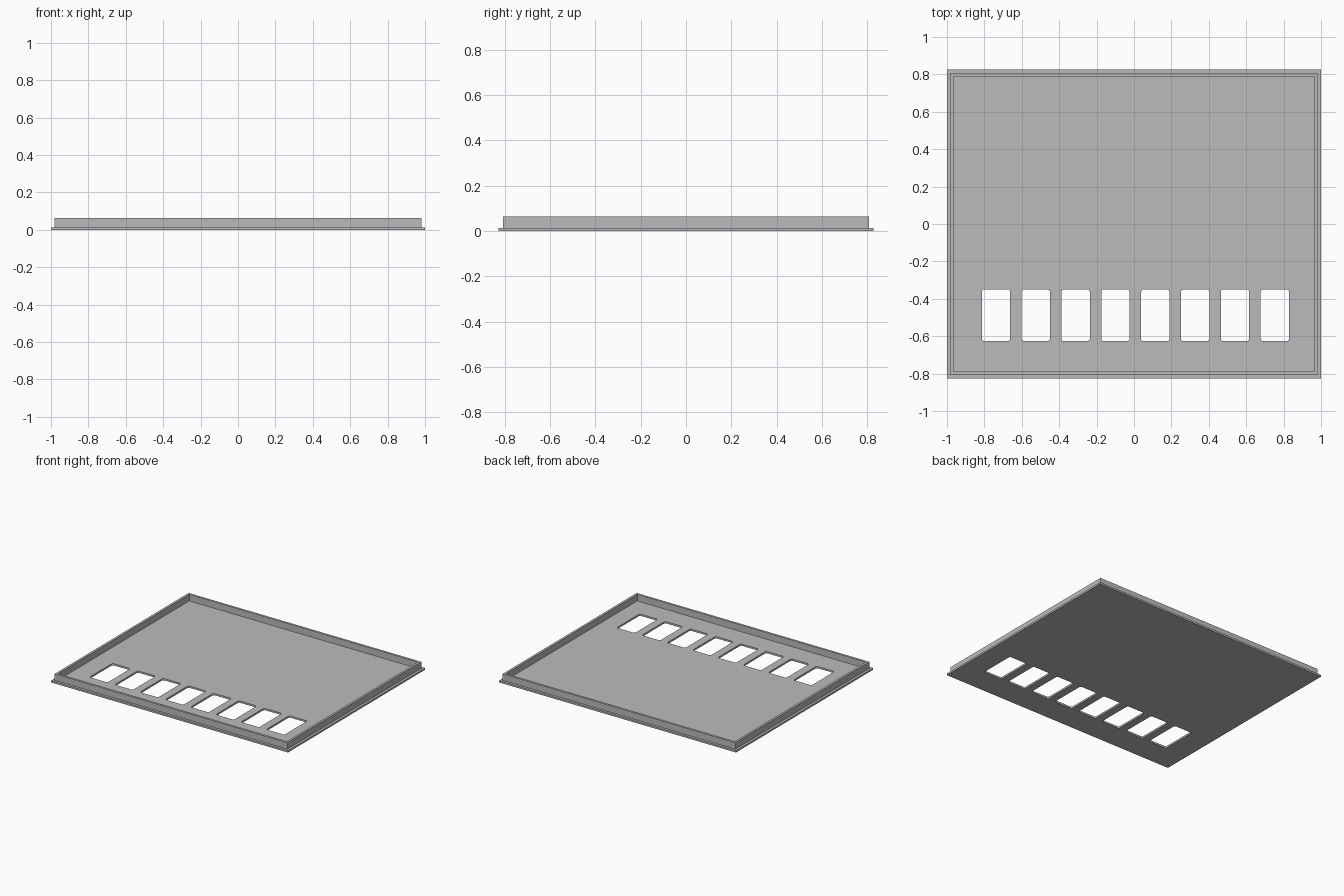
import bpy
import bmesh
from mathutils import Matrix, Vector

cube = bpy.data.objects.get("Cube")
if cube:
    bpy.data.objects.remove(cube, do_unlink=True)

# Single grey material
grey = bpy.data.materials.new("plain_grey")
grey.use_nodes = True
colour = (0.5, 0.5, 0.5, 1)
grey.diffuse_color = colour
grey.node_tree.nodes["Principled BSDF"].inputs["Base Color"].default_value = colour

HALF_X, HALF_Y = 1.0, 0.826
BASE, TOP = 0.0135, 0.063
LIP, WALL = 0.0265, 0.0245


def make_object(name, bm):
    bmesh.ops.recalc_face_normals(bm, faces=bm.faces)
    mesh = bpy.data.meshes.new(name)
    bm.to_mesh(mesh)
    bm.free()
    mesh.materials.append(grey)
    obj = bpy.data.objects.new(name, mesh)
    bpy.context.collection.objects.link(obj)
    return obj


def add_box(bm, centre, size):
    matrix = Matrix.Translation(centre) @ Matrix.Diagonal((*size, 1))
    return bmesh.ops.create_cube(bm, size=1, matrix=matrix)["verts"]


# Tray: flat plate whose inset border is raised into a wall
bm = bmesh.new()
add_box(bm, (0, 0, BASE / 2), (2 * HALF_X, 2 * HALF_Y, BASE))
floor = max(bm.faces, key=lambda f: f.calc_center_median().z)
bmesh.ops.inset_region(bm, faces=[floor], thickness=LIP)
ring = bmesh.ops.inset_region(bm, faces=[floor], thickness=WALL)["faces"]
raised = bmesh.ops.extrude_face_region(bm, geom=ring)["geom"]
for v in raised:
    if isinstance(v, bmesh.types.BMVert):
        v.co.z = TOP
tray = make_object("tray", bm)

# Row of eight rounded windows cut through the plate
bm = bmesh.new()
for i in range(8):
    add_box(bm, (-0.738 + 0.213 * i, -0.488, 0), (0.152, 0.277, 0.1))
uprights = [e for e in bm.edges
            if abs(e.verts[0].co.z - e.verts[1].co.z) > 0.05]
bmesh.ops.bevel(bm, geom=uprights, offset=0.014, segments=4,
                profile=0.5, affect='EDGES')
cutter = make_object("window_cutter", bm)
cutter.hide_render = True

cut = tray.modifiers.new("windows", 'BOOLEAN')
cut.operation = 'DIFFERENCE'
cut.solver = 'EXACT'
cut.object = cutter
bpy.context.view_layer.objects.active = tray
bpy.ops.object.modifier_apply(modifier=cut.name)
bpy.data.objects.remove(cutter, do_unlink=True)


# Snap ridges: small wedges along the outside of each wall
def snap_ridge(name, position, outward):
    bm = bmesh.new()
    out = Vector(outward)
    along = Vector((-out.y, out.x, 0))
    ends = []
    for side in (-0.035, 0.035):
        ends.append([bm.verts.new(Vector(position) + along * side + out * d
                                  + Vector((0, 0, z)))
                     for d, z in ((0, -0.005), (0.005, 0), (0, 0.005))])
    a, b = ends
    bm.faces.new(a)
    bm.faces.new(b)
    for i in range(3):
        j = (i + 1) % 3
        bm.faces.new((a[i], a[j], b[j], b[i]))
    make_object(name, bm)


RIDGE_Z = 0.037
for sign, fb, lr in ((-1, "front", "right"), (1, "back", "left")):
    for step in (-1, 0, 1):
        snap_ridge(f"{fb}_snap_ridge_{step + 2}",
                   (0.483 * step, sign * (HALF_Y - LIP), RIDGE_Z), (0, sign, 0))
        snap_ridge(f"{lr}_snap_ridge_{step + 2}",
                   (sign * (HALF_X - LIP), 0.394 * step, RIDGE_Z), (sign, 0, 0))
